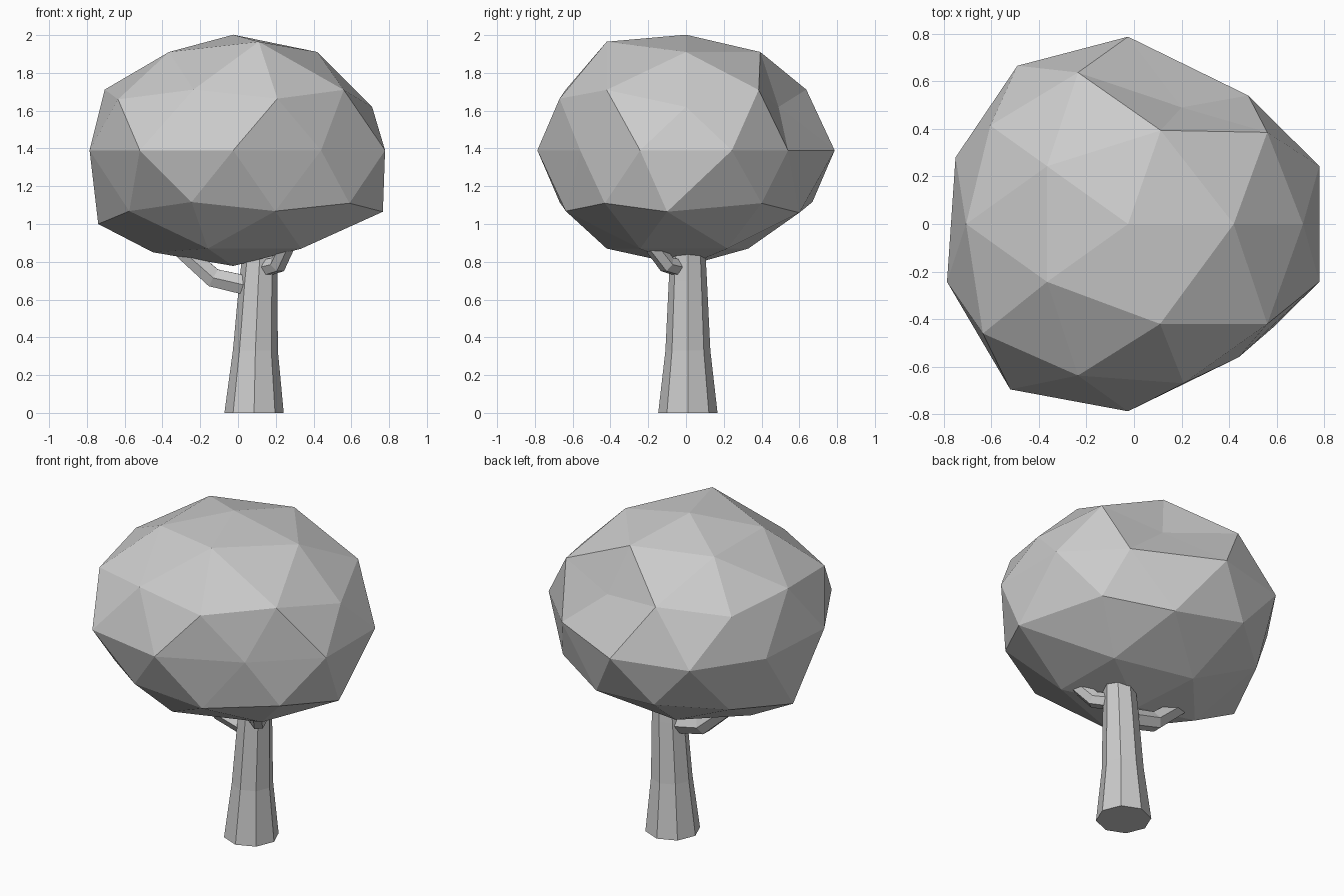
import bpy, bmesh
from math import cos, sin, tau
from mathutils import Vector

if "Cube" in bpy.data.objects:
    bpy.data.objects.remove(bpy.data.objects["Cube"])


def finish(bm, name):
    bmesh.ops.recalc_face_normals(bm, faces=bm.faces)
    mesh = bpy.data.meshes.new(name)
    bm.to_mesh(mesh)
    bm.free()
    obj = bpy.data.objects.new(name, mesh)
    bpy.context.collection.objects.link(obj)
    return obj


def tube(name, path, sides, upright=False):
    """Faceted tapered tube along (x, y, z, radius) stations."""
    bm = bmesh.new()
    pts = [Vector(p[:3]) for p in path]
    rings = []
    for i, p in enumerate(pts):
        d = (pts[min(i + 1, len(pts) - 1)] - pts[max(i - 1, 0)]).normalized()
        if upright:
            a, b = Vector((1, 0, 0)), Vector((0, 1, 0))
        else:
            a = d.cross(Vector((0, 0, 1))).normalized()
            b = d.cross(a)
        r = path[i][3]
        rings.append([bm.verts.new(p + r * (a * cos(tau * k / sides) + b * sin(tau * k / sides)))
                      for k in range(sides)])
    for lo, hi in zip(rings, rings[1:]):
        for k in range(sides):
            n = (k + 1) % sides
            bm.faces.new((lo[k], lo[n], hi[n], hi[k]))
    bm.faces.new(rings[0])
    bm.faces.new(rings[-1])
    return finish(bm, name)


# Trunk: leaning octagonal column running up into the foliage
tube("trunk", [(.085, .01, 0, .157), (.092, .01, .33, .119),
               (.108, .01, .70, .101), (.12, .01, .90, .09)], 8, upright=True)

# Two branches forking off under the foliage
tube("left_branch", [(.09, .01, .665, .06), (-.13, .02, .715, .058), (-.34, .02, .90, .05)], 6)
tube("right_branch", [(.13, -.02, .765, .05), (.21, -.10, .785, .048), (.28, -.21, .93, .045)], 6)

# Foliage: squashed icosphere with some corners pushed in or out
bm = bmesh.new()
bmesh.ops.create_icosphere(bm, subdivisions=2, radius=1)
for v in bm.verts:
    x, y, z = v.co
    v.co = (-.025 + x * (.845 if x > 0 else .80), y * .787, 1.39 + z * .612)

moved = [
    (.48, .54, 1.39), (.44, -.56, 1.39), (-.75, .28, 1.39), (-.49, .665, 1.39),
    (-.52, -.695, 1.39), (.11, -.42, 1.965), (-.74, 0, 1.0), (.767, -.1, 1.065),
    (.71, 0, 1.62), (.2, .6, 1.06), (-.16, .33, .87), (-.45, 0, .85),
    (.56, .385, 1.71), (.56, -.42, 1.71), (-.635, -.46, 1.66), (.2, .49, 1.62),
    (.59, -.43, 1.11), (.57, .40, 1.11), (.33, .22, .87), (-.16, -.42, .87),
]
for t in map(Vector, moved):
    min(bm.verts, key=lambda v: (v.co - t).length).co = t
finish(bm, "foliage")
